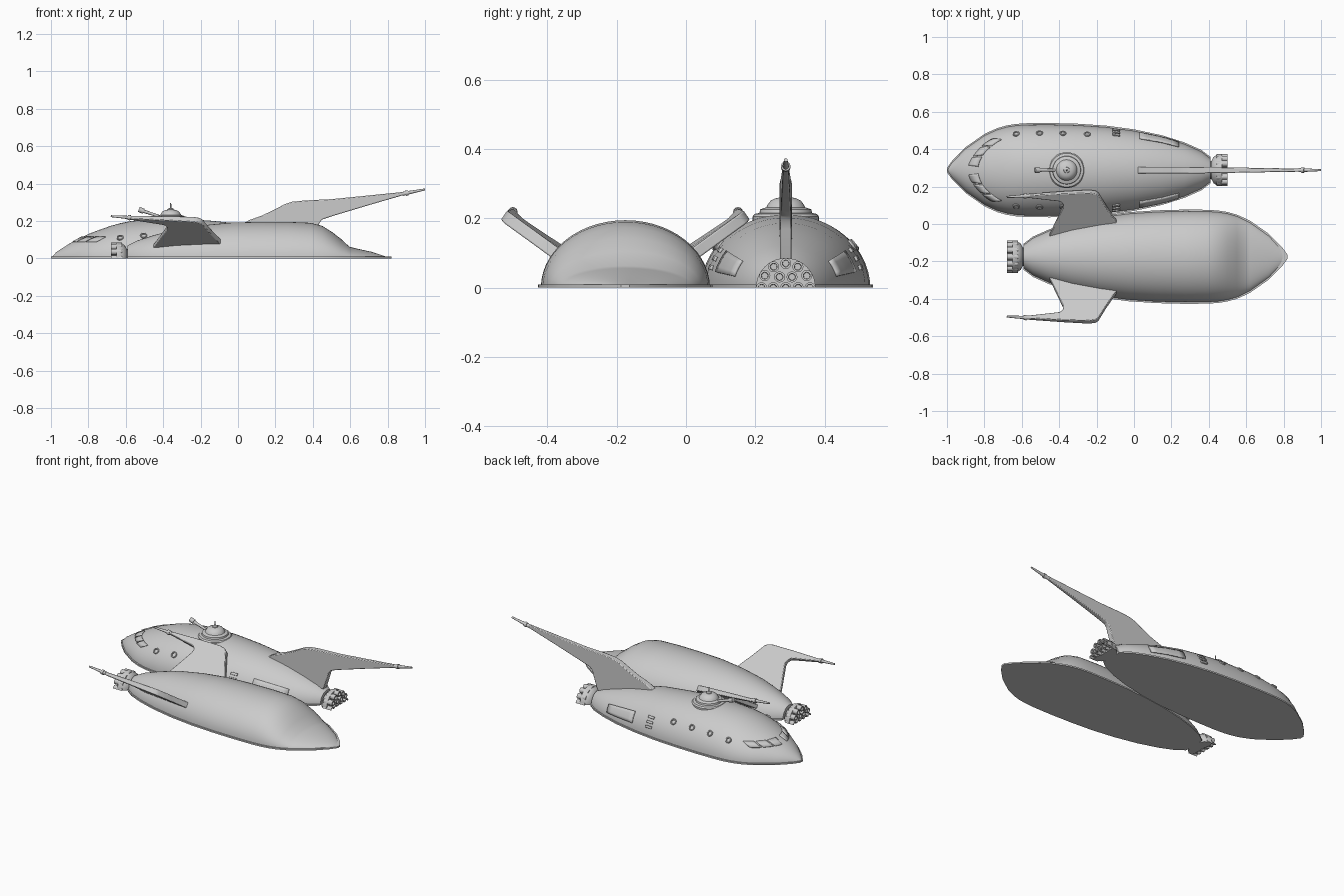
import bpy, bmesh, math
from mathutils import Vector, Matrix

cube = bpy.data.objects.get("Cube")
if cube:
    bpy.data.objects.remove(cube)

grey = bpy.data.materials.new("hull_grey")
grey.use_nodes = True
COLOUR = (0.6, 0.6, 0.6, 1)
grey.diffuse_color = COLOUR
grey.node_tree.nodes["Principled BSDF"].inputs["Base Color"].default_value = COLOUR

# Both half hulls share one plan; each has its own roof line.
# station: position from nose to tail, half width, upper roof, lower roof
STATIONS = [
    (-1, .004, .003, .003), (-.97, .045, .035, .01), (-.9, .115, .08, .034),
    (-.8, .185, .13, .056), (-.775, .197, .14, .063), (-.73, .217, .157, .105),
    (-.68, .231, .174, .143), (-.63, .239, .188, .174), (-.57, .243, .2, .19),
    (-.45, .244, .211, .195), (-.3, .24, .212, .195), (-.15, .23, .202, .192),
    (0, .21, .187, .178), (.15, .178, .158, .155), (.27, .14, .124, .124),
    (.36, .1, .095, .095), (.41, .062, .07, .07)]
UPPER = Matrix.Translation((0, .288, 0))
LOWER = Matrix.Translation((-.18, -.175, 0)) @ Matrix.Rotation(math.pi, 4, 'Z')


def finish(name, bm, place, smooth=35):
    bmesh.ops.recalc_face_normals(bm, faces=bm.faces)
    mesh = bpy.data.meshes.new(name)
    bm.to_mesh(mesh)
    bm.free()
    mesh.transform(place)
    mesh.materials.append(grey)
    obj = bpy.data.objects.new(name, mesh)
    bpy.context.collection.objects.link(obj)
    bpy.ops.object.select_all(action='DESELECT')
    obj.select_set(True)
    bpy.context.view_layer.objects.active = obj
    bpy.ops.object.shade_smooth_by_angle(angle=math.radians(smooth))
    return obj


def section(u, roof=2):
    """Half width and height of a hull at u."""
    for a, b in zip(STATIONS, STATIONS[1:]):
        if a[0] <= u <= b[0]:
            t = (u - a[0]) / (b[0] - a[0])
            return a[1] + t * (b[1] - a[1]), a[roof] + t * (b[roof] - a[roof])
    return STATIONS[-1][1], STATIONS[-1][roof]


def grid(bm, rows, closed=False):
    rows = [[bm.verts.new(p) for p in row] for row in rows]
    for r, s in zip(rows, rows[1:]):
        n = len(r)
        for i in range(n if closed else n - 1):
            j = (i + 1) % n
            bm.faces.new((r[i], r[j], s[j], s[i]))
    return rows


def hull(name, roof, place):
    bm = bmesh.new()
    rows = []
    for st in STATIONS:
        arc = [math.pi * i / 28 for i in range(29)]
        rows.append([(st[0], st[1] * math.cos(a), st[roof] * math.sin(a)) for a in arc])
    rows = grid(bm, rows, True)
    bm.faces.new(rows[0])
    bm.faces.new(rows[-1])
    finish(name + "_hull", bm, place, 30)
    # thin flange around the cut plane
    bm = bmesh.new()
    side = [(s[0], s[1] + .008) for s in STATIONS]
    outline = side + [(x, -y) for x, y in reversed(side)]
    face = bm.faces.new([bm.verts.new((x, y, 0)) for x, y in outline])
    ext = bmesh.ops.extrude_face_region(bm, geom=[face])
    for v in ext["geom"]:
        if isinstance(v, bmesh.types.BMVert):
            v.co.z = .009
    finish(name + "_flange", bm, place)


def lathe(name, profile, place, steps=28):
    """Spin (radius, height) points around local z."""
    bm = bmesh.new()
    rows = grid(bm, [[(r * math.cos(k * math.tau / steps), r * math.sin(k * math.tau / steps), h)
                      for k in range(steps)] for r, h in profile], True)
    bm.faces.new(rows[0])
    bm.faces.new(rows[-1])
    return finish(name, bm, place)


def rod(name, start, end, r0, r1, place):
    axis = Vector(end) - Vector(start)
    turn = axis.to_track_quat('Z', 'Y').to_matrix().to_4x4()
    lathe(name, [(r0, 0), (r1, axis.length)], place @ Matrix.Translation(start) @ turn, 12)


def trim_below(bm):
    cut = bmesh.ops.bisect_plane(bm, geom=bm.verts[:] + bm.edges[:] + bm.faces[:],
                                 plane_co=(0, 0, 0), plane_no=(0, 0, 1), clear_inner=True)
    edges = [e for e in cut["geom_cut"] if isinstance(e, bmesh.types.BMEdge)]
    bmesh.ops.holes_fill(bm, edges=edges)


def engine(name, place):
    # flared bell
    bm = bmesh.new()
    bell = [(.4, .045), (.415, .05), (.425, .07), (.445, .083), (.47, .086), (.47, .02)]
    rows = grid(bm, [[(x, r * math.cos(a * math.pi / 20), r * math.sin(a * math.pi / 20))
                      for a in range(21)] for x, r in bell], True)
    bm.faces.new(rows[0])
    bm.faces.new(rows[-1])
    finish(name + "_bell", bm, place)
    # cluster of open exhaust tubes
    bm = bmesh.new()
    spots = [(0, 0)] + [(.036, k * 60) for k in range(4)] + [(.07, k * 30) for k in range(7)]
    tube = [(.44, .016), (.5, .016), (.5, .01), (.475, .009)]
    for dist, deg in spots:
        cy, cz = dist * math.cos(math.radians(deg)), dist * math.sin(math.radians(deg))
        rows = grid(bm, [[(x, cy + r * math.cos(k * math.pi / 6), cz + r * math.sin(k * math.pi / 6))
                          for k in range(12)] for x, r in tube], True)
        bm.faces.new(rows[0])
        bm.faces.new(rows[-1])
    trim_below(bm)
    finish(name + "_exhaust_tubes", bm, place)


def fin(name, outline, normal, place, thick):
    """Outline of 3D points thickened along a normal, thinner toward the tip."""
    bm = bmesh.new()
    n = Vector(normal).normalized()
    rows = []
    for side, inset in ((-1, 0), (1, 0)):
        rows.append([Vector(p) + n * side * thick(p[0]) for p in outline])
    rows = grid(bm, rows, True)
    bm.faces.new(rows[0])
    bm.faces.new(rows[1])
    obj = finish(name, bm, place)
    bev = obj.modifiers.new("soft_edges", 'BEVEL')
    bev.width, bev.segments, bev.limit_method = .004, 2, 'ANGLE'


def skin_point(u, angle, lift=.0):
    w, h = section(u)
    c, s = math.cos(angle), math.sin(angle)
    return Vector((u, w * c, h * s)) + Vector((0, c / w, s / h)).normalized() * lift


def plate(name, rows):
    bm = bmesh.new()
    grid(bm, rows)
    obj = finish(name, bm, UPPER)
    obj.modifiers.new("thickness", 'SOLIDIFY').thickness = .009
    obj.modifiers["thickness"].offset = 0


def panel(name, u0, u1, low, high, side, lift=.003):
    rows = []
    for i in range(7):
        u = u0 + (u1 - u0) * i / 6
        row = [skin_point(u, math.radians(low + (high - low) * j / 4), lift) for j in range(5)]
        rows.append([Vector((p.x, p.y * side, p.z)) for p in row])
    plate(name, rows)


hull("upper", 2, UPPER)
hull("lower", 3, LOWER)
engine("upper", UPPER)
engine("lower", LOWER)

# tall swept fin with a pointed probe
tall = [(0, .17), (.06, .205), (.13, .23), (.2, .264), (.25, .29), (.29, .303), (.36, .31),
        (.5, .317), (.9, .357), (.9, .343), (.7, .285), (.5, .225), (.45, .208),
        (.435, .19), (.43, .17), (.4, .08), (.3, .07), (.1, .1)]
fin("tall_fin", [(x, 0, z) for x, z in tall], (0, 1, 0), UPPER,
    lambda x: .018 - .01 * max(0, x - .3) / .6)
rod("tall_fin_probe", (.88, 0, .345), (1, 0, .369), .011, .005, UPPER)
rod("tall_fin_collar", (.895, 0, .348), (.91, 0, .351), .014, .014, UPPER)

# pair of swept side fins: distance along the hull, distance outward
swept = [(-.12, .15), (-.075, .205), (-.03, .27), (.01, .335), (.025, .345), (.06, .35),
         (.2, .344), (.4, .332), (.4, .32), (.22, .302), (.21, .298), (.198, .285),
         (.2, .265), (.275, .11), (.2, .09), (0, .11)]
for side, word in ((1, "right"), (-1, "left")):
    pts = [(u, side * d, .205 + .68 * (d - .345) + .07 * (u - .04)) for u, d in swept]
    fin(word + "_side_fin", pts, (0, -.68 * side, 1), LOWER,
        lambda x: .017 - .008 * max(0, x - .05) / .35)
    rod(word + "_fin_probe", (.38, side * .326, .217), (.5, side * .32, .226), .01, .005, LOWER)
    rod(word + "_fin_collar", (.395, side * .326, .217), (.41, side * .325, .219), .014, .014, LOWER)

# domed turret with gun and aerial
turret = [(.096, .185), (.096, .205), (.09, .213), (.076, .216), (.074, .226), (.056, .232),
          (.052, .24), (.044, .251), (.03, .258), (.016, .261), (.015, .266), (.004, .27),
          (.003, .295), (.001, .296)]
lathe("turret", turret, UPPER @ Matrix.Translation((-.36, 0, 0)), 36)
rod("turret_gun", (-.42, 0, .225), (-.51, 0, .254), .007, .009, UPPER)
rod("gun_muzzle", (-.505, 0, .252), (-.53, 0, .262), .014, .014, UPPER)

for side, word in ((1, "left"), (-1, "right")):
    # ringed portholes
    for i, u in enumerate((-.63, -.505, -.38, -.25)):
        p = skin_point(u, math.radians(36))
        q = skin_point(u, math.radians(36), 1) - p
        p.y, q.y = p.y * side, q.y * side
        turn = q.to_track_quat('Z', 'Y').to_matrix().to_4x4()
        lathe(f"{word}_porthole_{i + 1}", [(.018, -.012), (.018, .004), (.015, .007),
              (.011, .006), (.01, .001)], UPPER @ Matrix.Translation(p) @ turn, 16)
    # wraparound cockpit windows following the nose
    for k in range(3):
        rows = []
        for i in range(6):
            t = (k + .08 + .84 * i / 5) / 3
            row = []
            for z, nose in ((.087, -.883), (.1, -.858), (.113, -.833)):
                u = nose + .13 * t ** 1.6
                p = skin_point(u, math.asin(min(1, z / section(u)[1])), .001)
                row.append((p.x, p.y * side, p.z))
            rows.append(row)
        plate(f"{word}_cockpit_window_{k + 1}", rows)
    # rear hatch and boarding rungs
    panel(word + "_rear_hatch", .03, .24, 14, 35, side)
    for k in range(3):
        panel(f"{word}_rung_{k + 1}", -.115, -.075, 15 + 8 * k, 19 + 8 * k, side)
